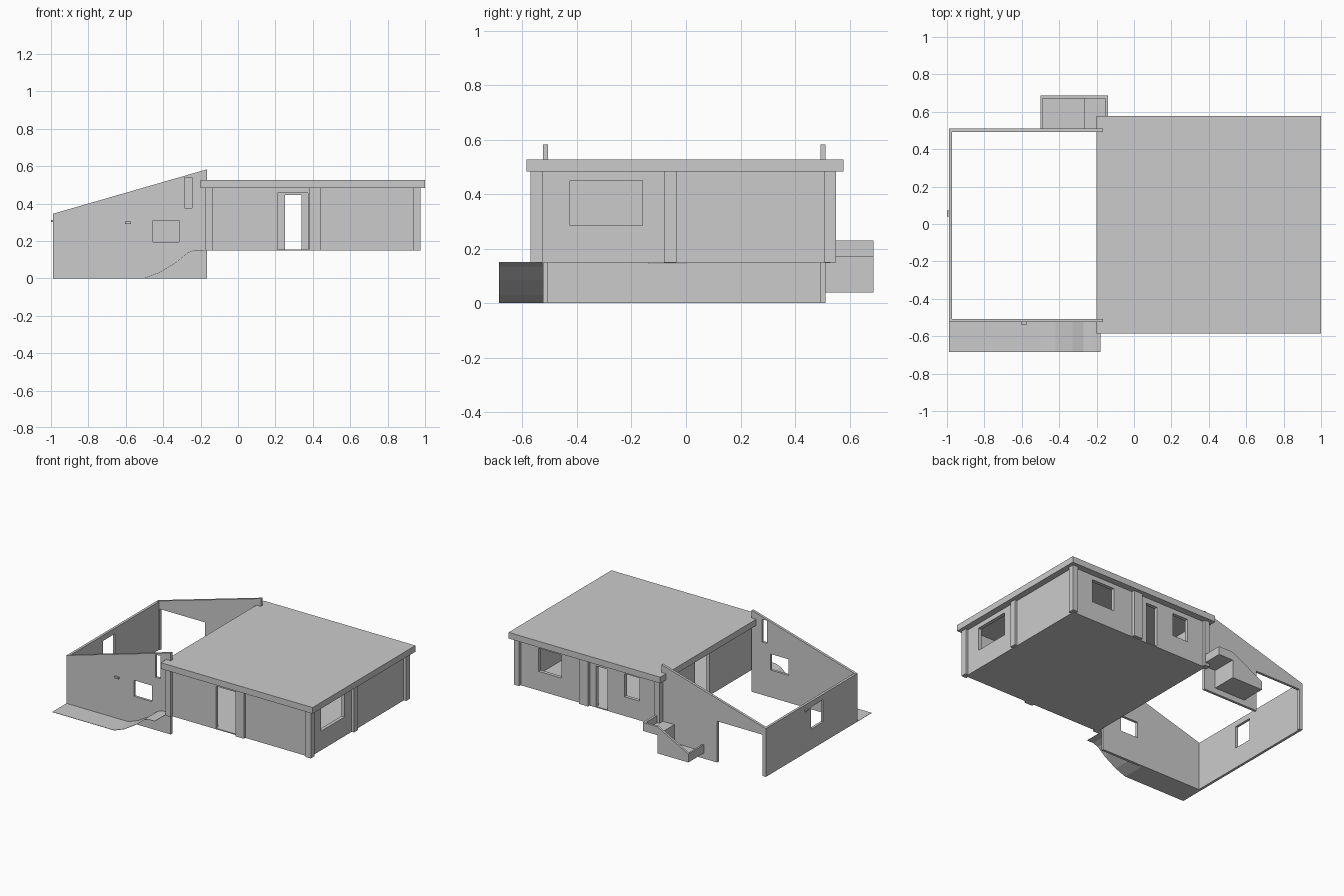
import bpy, bmesh

if "Cube" in bpy.data.objects:
    bpy.data.objects.remove(bpy.data.objects["Cube"])

grey = bpy.data.materials.new("plain_grey")
grey.diffuse_color = (0.6, 0.6, 0.6, 1)
grey.use_nodes = True
grey.node_tree.nodes["Principled BSDF"].inputs["Base Color"].default_value = grey.diffuse_color


def finish(name, bm):
    bmesh.ops.recalc_face_normals(bm, faces=bm.faces[:])
    me = bpy.data.meshes.new(name)
    bm.to_mesh(me)
    bm.free()
    me.materials.append(grey)
    ob = bpy.data.objects.new(name, me)
    bpy.context.collection.objects.link(ob)
    return ob


def add_box(bm, x0, x1, y0, y1, z0, z1):
    v = [bm.verts.new((x, y, z)) for z in (z0, z1)
         for x, y in ((x0, y0), (x1, y0), (x1, y1), (x0, y1))]
    for f in ((3, 2, 1, 0), (4, 5, 6, 7), (0, 1, 5, 4),
              (1, 2, 6, 5), (2, 3, 7, 6), (3, 0, 4, 7)):
        bm.faces.new([v[i] for i in f])


def boxes(name, *dims):
    bm = bmesh.new()
    for d in dims:
        add_box(bm, *d)
    return finish(name, bm)


def prism(name, profile, y0, y1):
    """Profile in x and z, extruded along y."""
    bm = bmesh.new()
    f = bm.faces.new([bm.verts.new((x, y0, z)) for x, z in profile])
    r = bmesh.ops.extrude_face_region(bm, geom=[f])
    bmesh.ops.translate(bm, vec=(0, y1 - y0, 0),
                        verts=[e for e in r["geom"] if isinstance(e, bmesh.types.BMVert)])
    return finish(name, bm)


def cut(ob, *holes):
    """Cut box openings into a wall, then remove the cutters."""
    for h in holes:
        c = boxes("cutter", h)
        c.hide_render = True
        m = ob.modifiers.new("opening", "BOOLEAN")
        m.operation, m.solver, m.object = "DIFFERENCE", "EXACT", c
        deps = bpy.context.evaluated_depsgraph_get()
        me = bpy.data.meshes.new_from_object(ob.evaluated_get(deps))
        ob.modifiers.clear()
        ob.data = me
        bpy.data.objects.remove(c)


# Flat roof and floor of the house
boxes("roof_slab", (-0.2, 1.0, -0.585, 0.577, 0.483, 0.527))
boxes("floor_slab", (-0.155, 0.955, -0.55, 0.53, 0.148, 0.155))

# House walls with their doors and windows
X0, X1, Y0, Y1, T, B, H = -0.155, 0.955, -0.55, 0.53, 0.025, 0.15, 0.484
front = boxes("house_front_wall", (X0, X1, Y0, Y0 + T, B, H))
cut(front, (0.21, 0.375, Y0 - 0.1, Y0 + 0.1, 0.155, 0.455))
back = boxes("house_back_wall", (X0, X1, Y1 - T, Y1, B, H))
cut(back, (0.25, 0.34, Y1 - 0.1, Y1 + 0.1, 0.155, 0.445),
    (-0.005, 0.115, Y1 - 0.1, Y1 + 0.1, 0.285, 0.45),
    (0.615, 0.795, Y1 - 0.1, Y1 + 0.1, 0.285, 0.45))
right = boxes("house_right_wall", (X1 - T, X1, Y0 + T, Y1 - T, B, H))
cut(right, (X1 - 0.1, X1 + 0.1, -0.425, -0.16, 0.285, 0.45))
left = boxes("house_left_wall", (X0, X0 + T, Y0 + T, Y1 - T, B, H))
cut(left, (X0 - 0.1, X0 + 0.1, -0.045, 0.12, 0.155, 0.45))

# Corner posts and shallow pilasters
posts = [(x, x + 0.04, y, y + 0.043, B, H)
         for x in (-0.175, 0.935) for y in (-0.57, 0.508)]
posts += [(0.38, 0.445, -0.57, -0.54, B, H),
          (0.39, 0.46, 0.52, 0.551, B, H),
          (0.945, 0.975, -0.08, -0.035, B, H)]
boxes("house_posts", *posts)

# Courtyard walls with a sloping top
slope = [(-0.99, 0), (-0.165, 0), (-0.165, 0.583), (-0.99, 0.345)]
yard_front = prism("yard_front_wall", slope, -0.525, -0.507)
cut(yard_front, (-0.455, -0.315, -0.6, -0.4, 0.195, 0.31),
    (-0.285, -0.247, -0.6, -0.4, 0.377, 0.54))
yard_back = prism("yard_back_wall", slope, 0.493, 0.511)
cut(yard_back, (-0.965, -0.605, 0.4, 0.6, -0.1, 0.295))
yard_left = boxes("yard_left_wall", (-0.99, -0.972, -0.507, 0.493, 0, 0.345))
cut(yard_left, (-1.1, -0.9, -0.137, 0, 0.146, 0.305))

# Small outside lamps
boxes("wall_lamps", (-0.605, -0.572, -0.537, -0.524, 0.29, 0.303),
      (-1.0, -0.989, 0.04, 0.073, 0.3, 0.312))

# Entrance path rising as a ramp
path = [(-0.99, 0), (-0.5, 0), (-0.42, 0.03), (-0.33, 0.085),
        (-0.27, 0.135), (-0.23, 0.15), (-0.18, 0.15)]
prism("entrance_ramp", path + [(x, z + 0.002) for x, z in reversed(path)], -0.685, -0.525)

# Back stair well: stepped floor, end walls and sloping outer parapet
boxes("stair_floor", (-0.5, -0.255, 0.511, 0.672, 0.04, 0.05),
      (-0.265, -0.14, 0.511, 0.672, 0.17, 0.18),
      (-0.265, -0.255, 0.511, 0.672, 0.05, 0.17))
boxes("stair_end_walls", (-0.5, -0.488, 0.511, 0.672, 0.04, 0.1),
      (-0.156, -0.14, 0.511, 0.672, 0.17, 0.23))
prism("stair_parapet", [(-0.5, 0.04), (-0.255, 0.04), (-0.255, 0.17), (-0.14, 0.17),
                        (-0.14, 0.23), (-0.255, 0.23), (-0.5, 0.1)], 0.672, 0.688)
